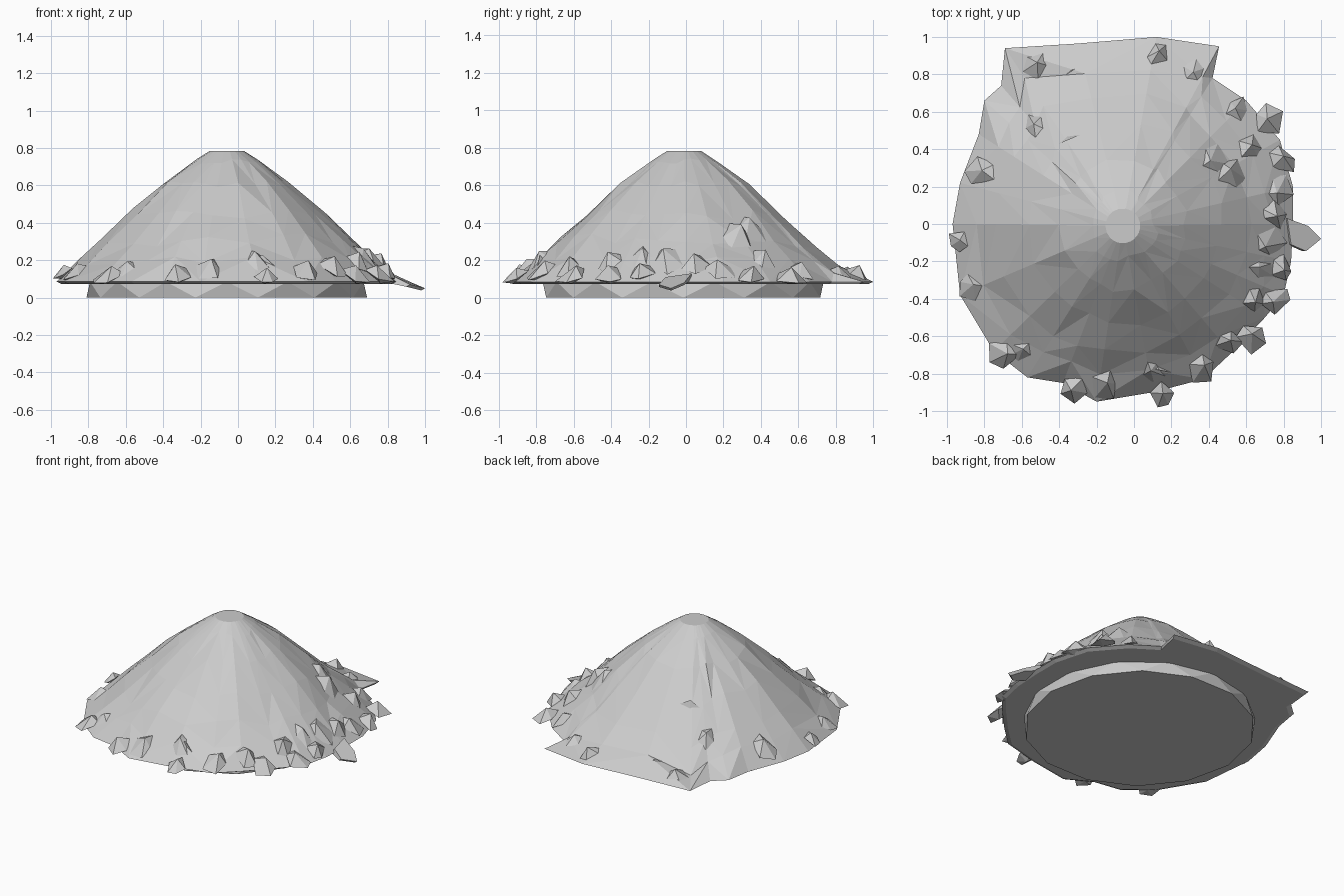
import bpy, bmesh, math, random
from mathutils import Vector

if "Cube" in bpy.data.objects:
    bpy.data.objects.remove(bpy.data.objects["Cube"])

random.seed(4)
CX, CY = -0.06, -0.01

# Mound silhouette from above, counter-clockwise
outline = [(.85, .0), (.85, .2), (.78, .45), (.6, .66), (.42, .78), (.455, .95), (.12, 1.0), (-.3, .965),
           (-.69, .94), (-.71, .74), (-.8, .66), (-.83, .48), (-.93, .22), (-.97, 0), (-.93, -.38),
           (-.75, -.68), (-.57, -.82), (-.38, -.85), (-.2, -.95), (.1, -.9), (.37, -.83), (.52, -.69),
           (.7, -.5), (.8, -.38), (.84, -.2)]
# Slope: distance from the peak, height
slope = [(0, .79), (.09, .785), (.17, .735), (.35, .6), (.52, .45), (.65, .33), (.74, .235), (.9, .125), (1.0, .09), (2, .08)]


def height(x, y):
    r = math.hypot(x - CX, y - CY)
    for (r0, z0), (r1, z1) in zip(slope, slope[1:]):
        if r <= r1:
            return z0 + (z1 - z0) * (r - r0) / (r1 - r0)
    return .08


def finish(bm, name):
    bmesh.ops.recalc_face_normals(bm, faces=bm.faces[:])
    me = bpy.data.meshes.new(name)
    bm.to_mesh(me)
    bm.free()
    ob = bpy.data.objects.new(name, me)
    bpy.context.collection.objects.link(ob)
    return ob


def bridge(bm, a, b):
    n = len(a)
    for i in range(n):
        j = (i + 1) % n
        if i % 2:
            bm.faces.new((a[i], a[j], b[j]))
            bm.faces.new((a[i], b[j], b[i]))
        else:
            bm.faces.new((a[i], a[j], b[i]))
            bm.faces.new((a[j], b[j], b[i]))


# Mound: faceted rings from peak to rim, flat underside
bm = bmesh.new()
n = len(outline)
rings = []
for t in (.1, .19, .37, .56, .73, .86, 1):
    ring = []
    for i, (ox, oy) in enumerate(outline):
        j = random.uniform(-.025, .025) if .15 < t < .99 else 0
        # inner rings are round, outer rings follow the silhouette
        R = math.hypot(ox - CX, oy - CY)
        k = (t + j) * ((.93 + (R - .93) * t * t) / R)
        x, y = CX + (ox - CX) * k, CY + (oy - CY) * k
        z = height(x, y) + (random.uniform(-.012, .012) if .3 < t < .99 else 0)
        ring.append(bm.verts.new((x, y, .085 if t == 1 else z)))
    rings.append(ring)
for a, b in zip(rings, rings[1:]):
    bridge(bm, a, b)
bm.faces.new(rings[0])
under = [bm.verts.new((v.co.x * .97, v.co.y * .97, .072)) for v in rings[-1]]
bridge(bm, rings[-1], under)
bm.faces.new(under)
finish(bm, "mound")

# Foot: low plinth with zigzag side facets
bm = bmesh.new()
m = 14
loops = []
for z, off in ((0, 0), (.085, .5)):
    loops.append([bm.verts.new((-.06 + .75 * math.cos((i + off) * math.tau / m),
                                -.015 + .75 * math.sin((i + off) * math.tau / m), z)) for i in range(m)])
lo, hi = loops
for i in range(m):
    j = (i + 1) % m
    bm.faces.new((lo[i], lo[j], hi[i]))
    bm.faces.new((lo[j], hi[j], hi[i]))
bm.faces.new(lo)
bm.faces.new(hi)
finish(bm, "foot")

# Rubble: angular chunks around the rim (x, y, size)
chunks = [(-.52, .84, .1), (.12, .9, .09), (.32, .83, .08), (-.53, .53, .07), (-.83, .27, .09),
          (-.94, -.09, .06), (-.88, -.34, .07), (-.7, -.7, .09), (-.61, -.68, .07), (-.32, -.87, .08), (-.16, -.86, .08),
          (.1, -.78, .07), (.14, -.92, .07), (.36, -.77, .08), (.5, -.63, .08), (.63, -.61, .08),
          (.64, -.4, .08), (.76, -.41, .08), (.68, -.24, .08), (.79, -.24, .07), (.72, -.1, .09),
          (.75, .06, .08), (.78, .18, .08), (.79, .34, .08), (.72, .55, .09),
          (.62, .4, .09), (.55, .61, .07), (.43, .35, .09), (.52, .28, .09)]
bm = bmesh.new()
for x, y, s in chunks:
    z = max(height(x, y), .1)
    spin = random.uniform(0, math.tau)
    pts = []
    for i in range(5):
        a = spin + i * math.tau / 5 + random.uniform(-.3, .3)
        r = s * random.uniform(.75, 1.15)
        px, py = x + r * math.cos(a), y + r * math.sin(a)
        pts.append((px, py, max(.078, height(px, py) - .012)))
    pts.append((x + random.uniform(-.3, .3) * s, y + random.uniform(-.3, .3) * s, z + s * .65))
    pts.append((x, y, max(.075, z - s * .6)))
    vs = [bm.verts.new(p) for p in pts]
    for i in range(5):
        j = (i + 1) % 5
        bm.faces.new((vs[i], vs[j], vs[5]))
        bm.faces.new((vs[j], vs[i], vs[6]))
for v in bm.verts:
    v.co.x = min(.88, max(-1, v.co.x))
    v.co.y = min(1, max(-.99, v.co.y))
finish(bm, "rubble")

# Loose slab drooping over the right rim
bm = bmesh.new()
top = [bm.verts.new(p) for p in ((.82, .03, .13), (.84, -.11, .11), (.92, -.145, .07), (1.0, -.08, .05), (.93, -.01, .08))]
ext = bmesh.ops.extrude_face_region(bm, geom=[bm.faces.new(top)])
for g in ext["geom"]:
    if isinstance(g, bmesh.types.BMVert):
        g.co += Vector((-.02, 0, -.035 if g.co.x < .9 else -.012))
finish(bm, "loose_slab")

# Thin flakes on the back slope
bm = bmesh.new()
for x, y, a in ((-.35, .45, .4), (-.33, .82, .6), (.13, -.78, -.2)):
    d = Vector((math.cos(a), math.sin(a), 0)) * .09
    q = [(x - d.x, y - d.y), (x + d.x, y + d.y), (x - d.y * .3, y + d.x * .3)]
    vs = [bm.verts.new((px, py, height(px, py) - .02)) for px, py in q]
    vs.append(bm.verts.new((x, y, height(x, y) + .03)))
    for f in ((0, 1, 2), (0, 1, 3), (1, 2, 3), (2, 0, 3)):
        bm.faces.new([vs[i] for i in f])
finish(bm, "flakes")
